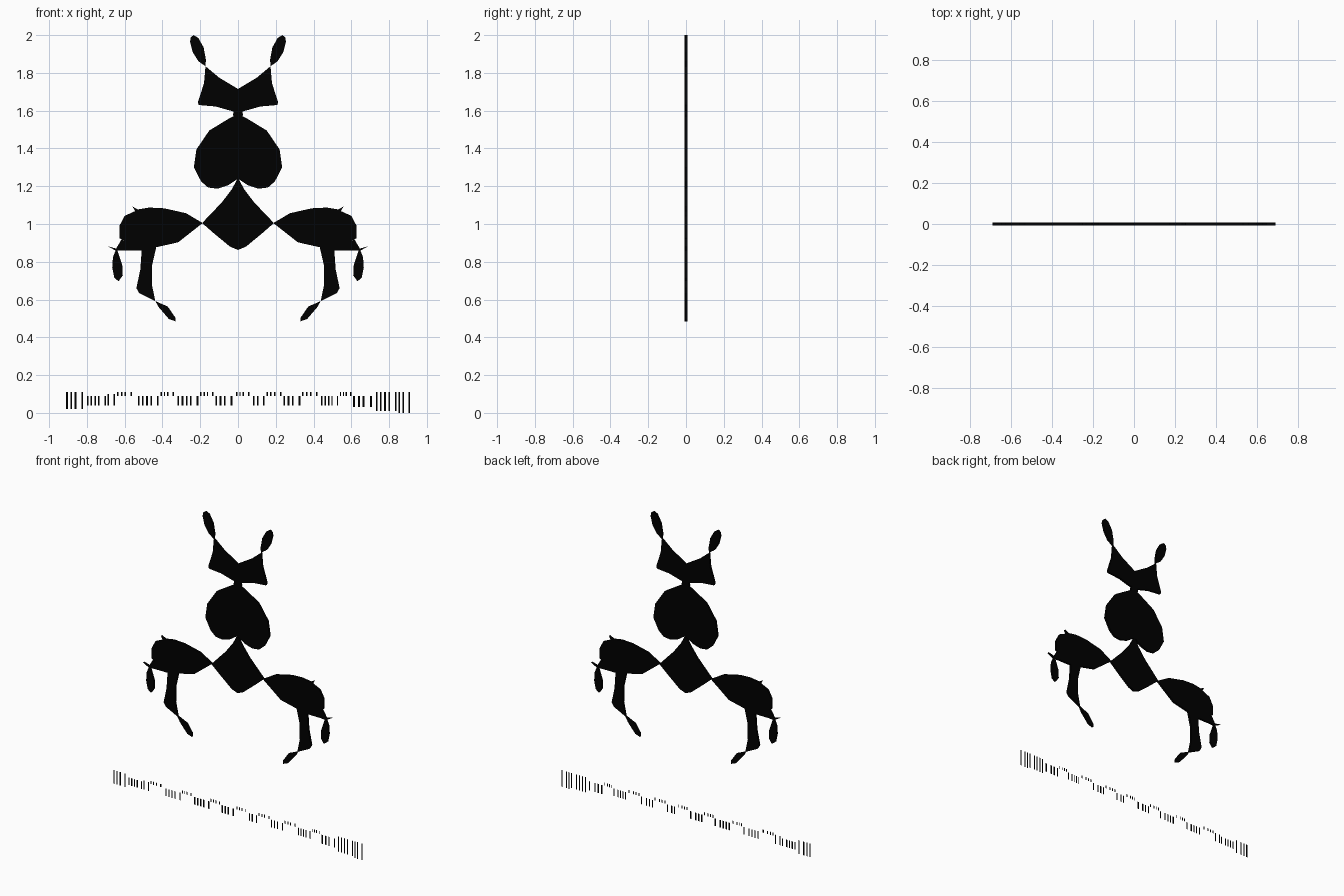
import bpy, bmesh

BLACK = bpy.data.materials.new("black")
BLACK.diffuse_color = (0, 0, 0, 1)
THICK = 0.014


def plate(name, outline, depth=THICK):
    """Flat cut-out in the xz plane, centred on y = 0."""
    bm = bmesh.new()
    face = bm.faces.new([bm.verts.new((x, -depth / 2, z)) for x, z in outline])
    if depth:
        ext = bmesh.ops.extrude_face_region(bm, geom=[face], use_keep_orig=True)
        moved = [g for g in ext["geom"] if isinstance(g, bmesh.types.BMVert)]
        bmesh.ops.translate(bm, verts=moved, vec=(0, depth, 0))
        bmesh.ops.recalc_face_normals(bm, faces=bm.faces)
    bmesh.ops.triangulate(bm, faces=bm.faces[:])
    mesh = bpy.data.meshes.new(name)
    bm.to_mesh(mesh)
    bm.free()
    mesh.materials.append(BLACK)
    ob = bpy.data.objects.new(name, mesh)
    bpy.context.collection.objects.link(ob)
    return ob


def centre_part(name, half):
    """Half outline from top to bottom, completed by its mirror image."""
    other = [(-x, z) for x, z in reversed(half) if abs(x) > 1e-6]
    plate(name, half + other)


def side_part(name, outline):
    """Part repeated on both sides of x = 0."""
    plate(name, outline).modifiers.new("mirror", 'MIRROR')


# Centre: head, heart-shaped body and diamond hips
centre_part("head", [(0, 1.715), (-.1, 1.775), (-.172, 1.835), (-.18, 1.745),
                     (-.212, 1.645), (-.208, 1.63), (-.118, 1.622), (-.022, 1.595)])
centre_part("neck", [(-.022, 1.6), (-.027, 1.578), (-.012, 1.55)])
centre_part("body", [(0, 1.58), (-.04, 1.563), (-.152, 1.495), (-.22, 1.395),
                     (-.234, 1.3), (-.195, 1.225), (-.158, 1.193), (-.108, 1.187),
                     (-.052, 1.205), (0, 1.24)])
centre_part("hips", [(0, 1.245), (-.032, 1.185), (-.085, 1.115), (-.19, 1.005),
                     (-.127, .95), (-.042, .88), (0, .863)])

# Ears
side_part("ear", [(-.172, 1.835), (-.21, 1.862), (-.24, 1.91), (-.254, 1.965),
                  (-.25, 1.988), (-.235, 2.0), (-.21, 1.985), (-.182, 1.935),
                  (-.17, 1.87)])

# Curved limb with a knee spike
side_part("limb", [(-.187, 1.005), (-.275, 1.057), (-.39, 1.083), (-.47, 1.087),
                   (-.53, 1.077), (-.558, 1.092), (-.545, 1.068), (-.6, 1.043),
                   (-.628, .99), (-.628, .925), (-.605, .914), (-.64, .861),
                   (-.51, .861), (-.517, .76), (-.538, .66), (-.523, .634),
                   (-.438, .592), (-.456, .68), (-.454, .785), (-.433, .877),
                   (-.317, .903)])
side_part("outer_wedge", [(-.61, .93), (-.645, .87), (-.69, .882), (-.645, .858),
                          (-.6, .861)])
side_part("outer_leaf", [(-.645, .866), (-.662, .825), (-.666, .77), (-.655, .715),
                         (-.632, .697), (-.61, .728), (-.613, .785), (-.638, .858)])
side_part("foot", [(-.438, .592), (-.42, .56), (-.366, .497), (-.332, .485),
                   (-.332, .505), (-.372, .563)])

# Row of plain marks standing under the figure: (x start, x end, bottom, top, count)
rows = [(-.91, -.82, .02, .11, 4), (-.80, -.70, .04, .09, 5),
        (-.69, -.65, .04, .10, 2), (-.64, -.56, .09, .11, 4),
        (-.53, -.42, .04, .09, 5), (-.41, -.34, .09, .11, 4),
        (-.32, -.21, .04, .09, 5), (-.20, -.13, .09, .11, 4),
        (-.12, -.03, .04, .09, 4), (-.01, .06, .09, .11, 4),
        (.08, .14, .04, .09, 3), (.15, .23, .09, .11, 4),
        (.24, .33, .04, .09, 4), (.34, .42, .09, .11, 4),
        (.44, .53, .04, .09, 5), (.54, .60, .09, .11, 4),
        (.61, .71, .03, .09, 4), (.73, .84, .01, .11, 5),
        (.85, .91, 0, .11, 3)]
for x0, x1, z0, z1, n in rows:
    step = (x1 - x0) / n
    for i in range(n):
        a = x0 + i * step if i < n - 1 else x1 - step * .4
        b = a + step * .4
        plate("caption_mark", [(a, z0), (b, z0), (b, z1), (a, z1)], 0)
